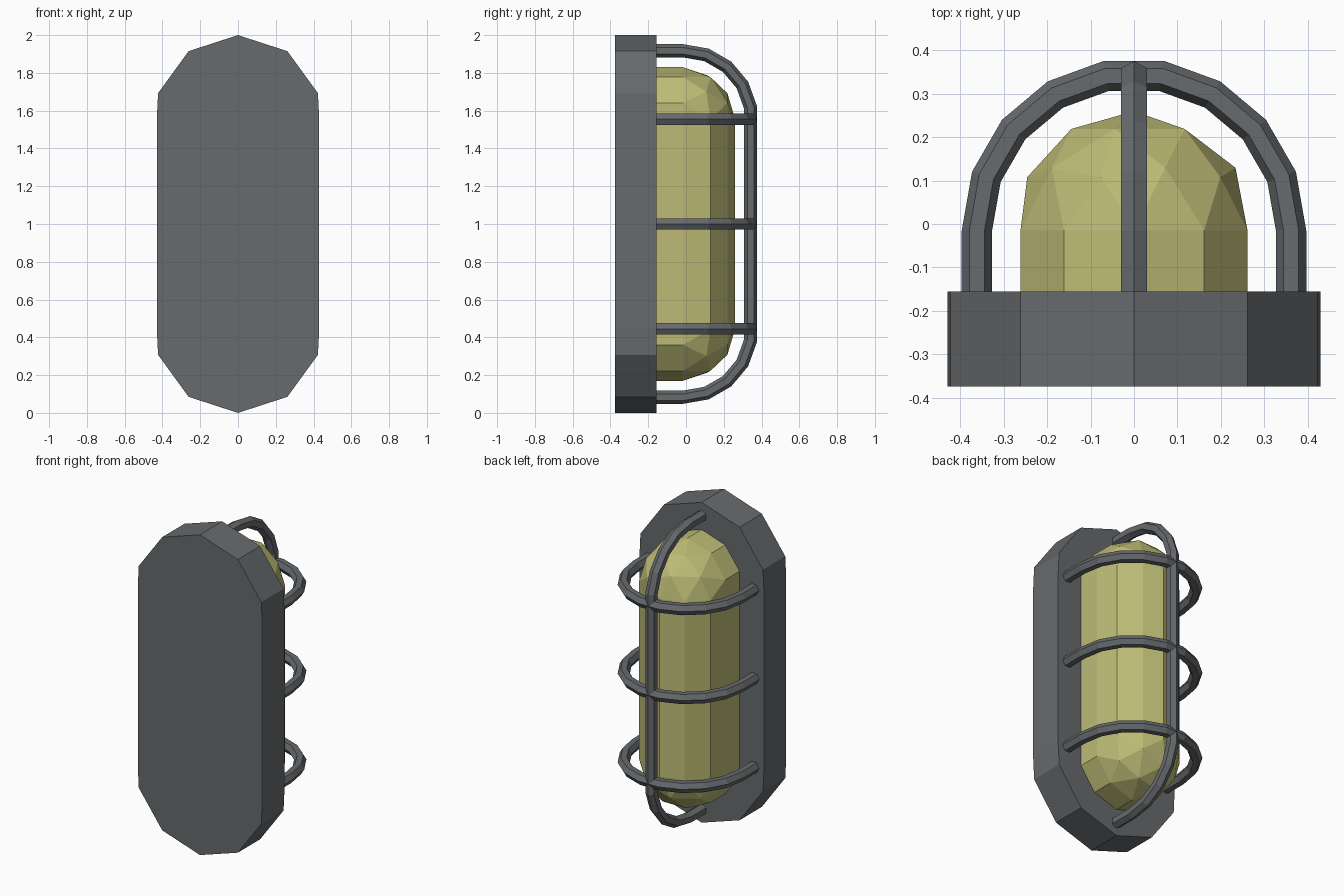
import bpy, bmesh
from math import sin, cos, radians, pi
from mathutils import Matrix, Vector

cube = bpy.data.objects.get("Cube")
if cube:
    bpy.data.objects.remove(cube, do_unlink=True)

MID = 1.0         # height of the lamp centre
SPREAD = 0.555    # distance from the centre to each rounded end
AXIS_Y = -0.015   # depth at which the domes and hoops start curving
PLATE_FRONT, PLATE_BACK = -0.375, -0.155


def material(name, rgb):
    mat = bpy.data.materials.new(name)
    mat.use_nodes = True
    mat.diffuse_color = (*rgb, 1)
    bsdf = mat.node_tree.nodes["Principled BSDF"]
    bsdf.inputs["Base Color"].default_value = (*rgb, 1)
    bsdf.inputs["Roughness"].default_value = 0.6
    return mat


grey = material("grey metal", (0.135, 0.145, 0.153))
yellow = material("yellow glass", (0.51, 0.50, 0.18))


def finish(bm, name, mat):
    bmesh.ops.recalc_face_normals(bm, faces=bm.faces[:])
    mesh = bpy.data.meshes.new(name)
    bm.to_mesh(mesh)
    bm.free()
    mesh.materials.append(mat)
    obj = bpy.data.objects.new(name, mesh)
    bpy.context.collection.objects.link(obj)
    return obj


def hull(points, name, mat):
    """Convex solid around the points, with flat areas merged."""
    bm = bmesh.new()
    for p in points:
        bm.verts.new(p)
    bmesh.ops.convex_hull(bm, input=bm.verts[:])
    loose = [v for v in bm.verts if not v.link_faces]
    bmesh.ops.delete(bm, geom=loose, context='VERTS')
    bmesh.ops.dissolve_limit(bm, angle_limit=radians(0.5),
                             verts=bm.verts[:], edges=bm.edges[:])
    return finish(bm, name, mat)


# Back plate: long prism with faceted round ends
plate_r = 0.445
corner = [(cos(radians(a)) * plate_r, sin(radians(a)) * plate_r) for a in (18, 54, 90)]
corner.append((0.43, 0))
hull([(sx * x, y, MID + sz * (SPREAD + z)) for x, z in corner
      for sx in (-1, 1) for sz in (-1, 1) for y in (PLATE_FRONT, PLATE_BACK)],
     "back_plate", grey)

# Glass cover: low-poly half ball, stretched upright and sunk into the plate
ball = bmesh.new()
bmesh.ops.create_icosphere(ball, subdivisions=2, radius=0.275,
                           matrix=Matrix.Rotation(pi / 2, 4, 'X'))
eps = 0.001
points = []
for v in ball.verts:
    x, y, z = v.co
    if y < -eps:
        continue
    for side in (-1, 1):
        if z * side > -eps:
            height = MID + z + side * SPREAD
            points.append((x, y + AXIS_Y, height))
            if y < eps:
                points.append((x, PLATE_BACK - 0.005, height))
ball.free()
hull(points, "glass_cover", yellow)


def guard(name, side_dir, spread):
    """Hexagonal bar bent into a hoop; spread lengthens its middle."""
    out = Vector((0, 1, 0))
    across = side_dir.cross(out)
    centre = Vector((0, AXIS_Y, MID))
    stations = [(0, PLATE_BACK - 0.005 - AXIS_Y)]
    stations += [(a, 0) for a in range(0, 181, 20)]
    stations.append((180, PLATE_BACK - 0.005 - AXIS_Y))
    bm = bmesh.new()
    rings = []
    for angle, leg in stations:
        t = radians(angle)
        radial = side_dir * cos(t) + out * sin(t)
        shift = side_dir * (spread if angle < 90 else -spread)
        base = centre + shift + out * leg
        rings.append([bm.verts.new(base + radial * (0.362 + 0.035 * cos(k * pi / 3))
                                   + across * 0.035 * sin(k * pi / 3))
                      for k in range(6)])
    for a, b in zip(rings, rings[1:]):
        for k in range(6):
            n = (k + 1) % 6
            bm.faces.new((a[k], a[n], b[n], b[k]))
    bm.faces.new(rings[0])
    bm.faces.new(rings[-1])
    return finish(bm, name, grey)


# Wire guard: one upright bar and three cross hoops
guard("upright_guard_bar", Vector((0, 0, 1)), SPREAD)
for label, dz in (("lower", -SPREAD), ("middle", 0), ("upper", SPREAD)):
    guard(label + "_guard_hoop", Vector((1, 0, 0)), 0).location.z = dz
